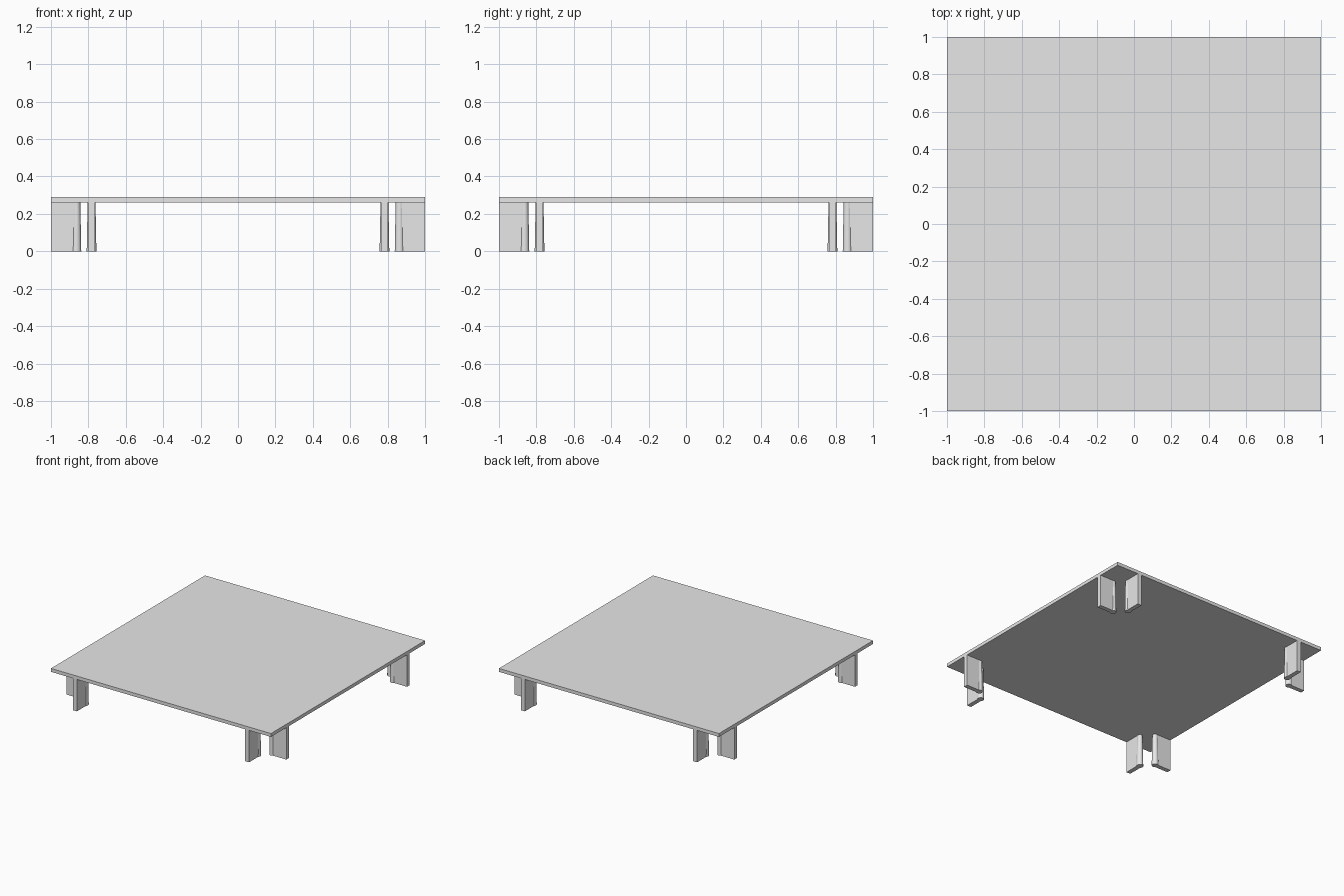
import bpy, bmesh, math
from mathutils import Matrix, Vector

cube = bpy.data.objects.get("Cube")
if cube:
    bpy.data.objects.remove(cube, do_unlink=True)

grey = bpy.data.materials.new("plain grey")
grey.use_nodes = True
grey.diffuse_color = (0.8, 0.8, 0.8, 1)
grey.node_tree.nodes["Principled BSDF"].inputs["Base Color"].default_value = (0.8, 0.8, 0.8, 1)

TOP, UNDER = 0.29, 0.262   # slab top and underside
OFFSET = 0.783             # distance of each leg plate from the centre
THICK = 0.036              # plate thickness
BEAD = 0.864               # position of the bead on the plate's inner end


def finish(name, bm, smooth=False):
    bmesh.ops.recalc_face_normals(bm, faces=bm.faces)
    mesh = bpy.data.meshes.new(name)
    bm.to_mesh(mesh)
    bm.free()
    mesh.materials.append(grey)
    ob = bpy.data.objects.new(name, mesh)
    bpy.context.collection.objects.link(ob)
    if smooth:
        bpy.ops.object.select_all(action='DESELECT')
        ob.select_set(True)
        bpy.context.view_layer.objects.active = ob
        bpy.ops.object.shade_smooth_by_angle(angle=math.radians(40))
    return ob


def add_box(bm, lo, hi):
    lo, hi = Vector(lo), Vector(hi)
    m = Matrix.Translation((lo + hi) / 2) @ Matrix.Diagonal((*(hi - lo), 1))
    bmesh.ops.create_cube(bm, size=1, matrix=m)


# Square slab
bm = bmesh.new()
add_box(bm, (-1, -1, UNDER), (1, 1, TOP))
finish("table_top", bm)


# Leg plate reaching in from the edge, with a slightly tapered bead on its inner end
def leg_plate(name, sx, sy, swap):
    bm = bmesh.new()
    add_box(bm, (BEAD, OFFSET - THICK / 2, 0), (1, OFFSET + THICK / 2, UNDER))
    bmesh.ops.create_cone(bm, cap_ends=True, segments=12, radius1=0.026, radius2=0.021,
                          depth=UNDER, matrix=Matrix.Translation((BEAD, OFFSET, UNDER / 2)))
    for v in bm.verts:
        x, y = (v.co.y, v.co.x) if swap else (v.co.x, v.co.y)
        v.co.x, v.co.y = x * sx, y * sy
    finish(name, bm, smooth=True)


# Two plates at right angles under each corner
for sx, side in ((-1, "right"), (1, "left")):
    for sy, end in ((-1, "front"), (1, "back")):
        leg_plate(f"{end}_{side}_leg_side_plate", sx, sy, False)
        leg_plate(f"{end}_{side}_leg_end_plate", sx, sy, True)
